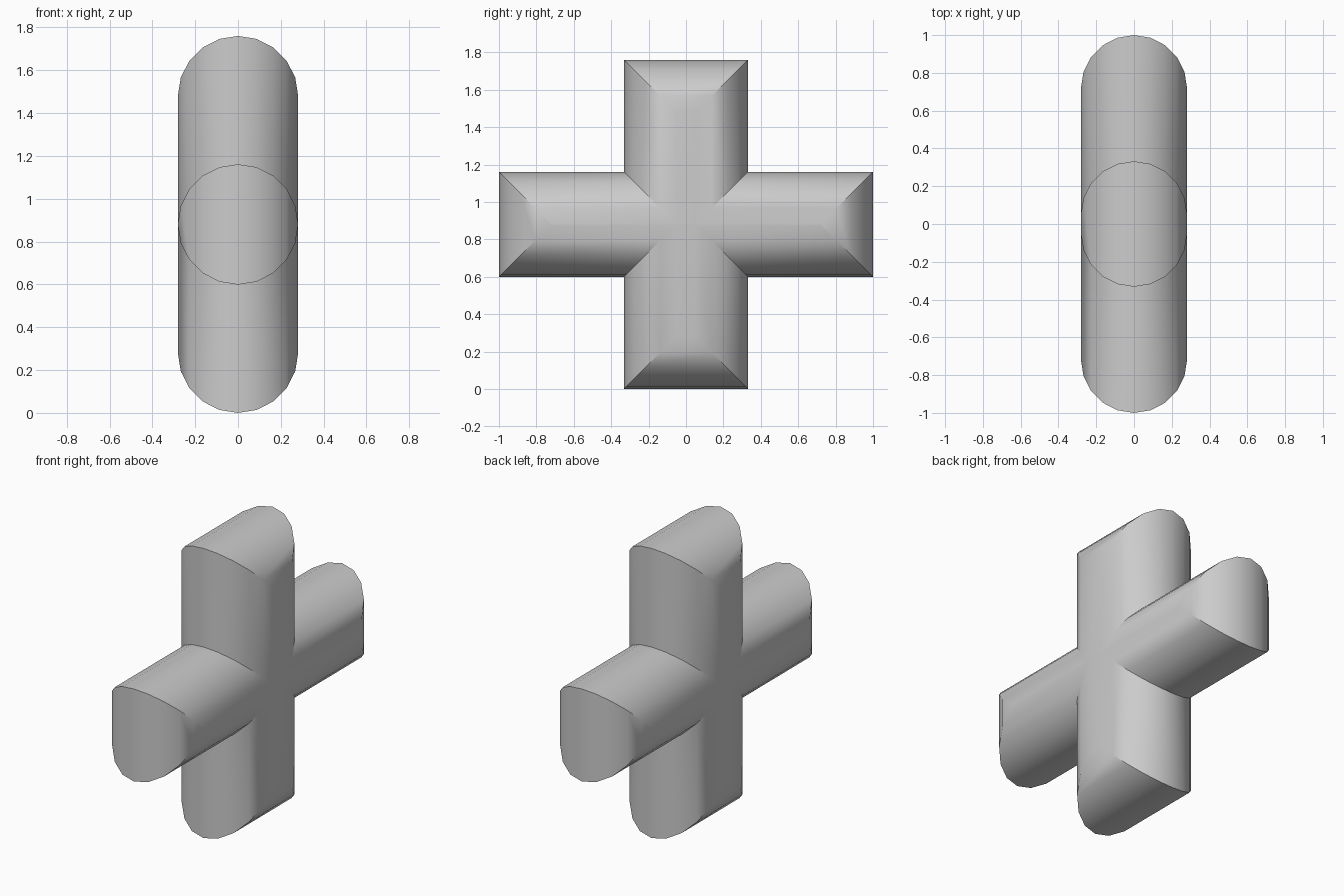
import bpy, bmesh, math

if "Cube" in bpy.data.objects:
    bpy.data.objects.remove(bpy.data.objects["Cube"])

R = 0.281              # rounding radius (half thickness)
STEPS = 5              # segments per quarter round
CZ = 0.88              # centre height
HALF_Y, HALF_Z = 1.0, 0.88    # reach of the arms
ARM_Y, ARM_Z = 0.332, 0.281   # half widths of upright and crossbar


def plus_outline(d):
    """Plus outline in (y, z), inset by d."""
    Y, Z, a, b = HALF_Y - d, HALF_Z - d, ARM_Y - d, ARM_Z - d
    return [(a, Z), (-a, Z), (-a, b), (-Y, b), (-Y, -b), (-a, -b),
            (-a, -Z), (a, -Z), (a, -b), (Y, -b), (Y, b), (a, b)]


bm = bmesh.new()
rings = []
# Stack inset outlines along x on a half circle
for k in range(-STEPS, STEPS + 1):
    t = math.radians(90) * k / STEPS
    d = min(R * (1 - math.cos(t)), R - 0.0005)
    rings.append([bm.verts.new((R * math.sin(t), y, CZ + z))
                  for y, z in plus_outline(d)])

# Skin between neighbouring outlines
for lo, hi in zip(rings, rings[1:]):
    for i in range(12):
        j = (i + 1) % 12
        bm.faces.new((lo[i], lo[j], hi[j], hi[i]))

# Flat strips on both sides: two bars, centre and upright ends
for ring in (rings[0], rings[-1]):
    for idx in ((0, 1, 2, 11), (2, 3, 4, 5), (5, 6, 7, 8),
                (8, 9, 10, 11), (2, 5, 8, 11)):
        bm.faces.new([ring[i] for i in idx])

bmesh.ops.recalc_face_normals(bm, faces=bm.faces)
mesh = bpy.data.meshes.new("rounded_plus")
bm.to_mesh(mesh)
bm.free()
plus = bpy.data.objects.new("rounded_plus", mesh)
bpy.context.collection.objects.link(plus)

# Smooth rounds, keeping the mitres crisp
bpy.context.view_layer.objects.active = plus
plus.select_set(True)
bpy.ops.object.shade_smooth_by_angle(angle=math.radians(30))
